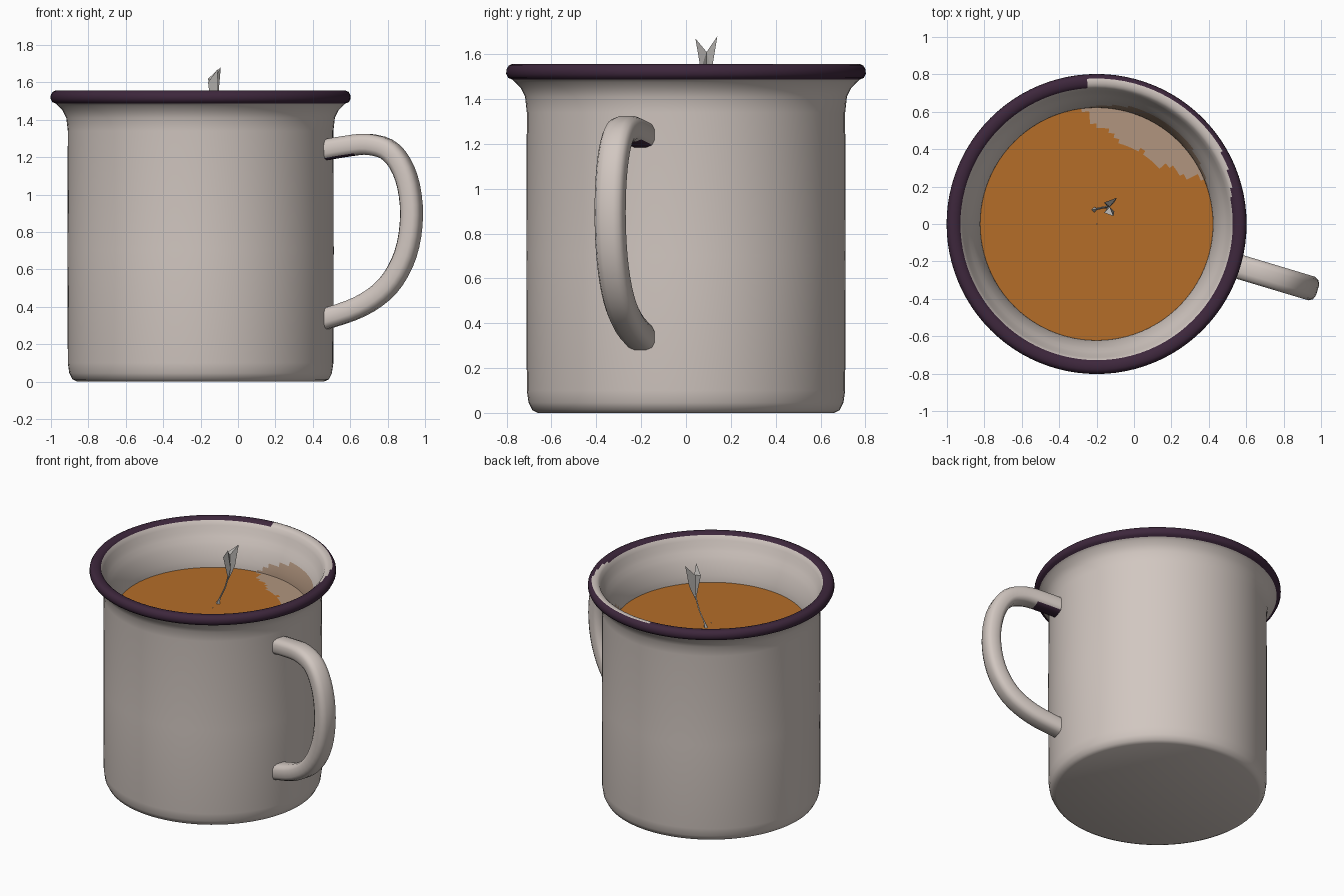
import bpy, bmesh, math
from mathutils import Vector

cube = bpy.data.objects.get("Cube")
if cube:
    bpy.data.objects.remove(cube, do_unlink=True)

CX = -0.2      # mug axis
SEG = 96


def material(name, rgb, rough=0.5):
    m = bpy.data.materials.new(name)
    m.use_nodes = True
    m.diffuse_color = (*rgb, 1)
    bsdf = m.node_tree.nodes["Principled BSDF"]
    bsdf.inputs["Base Color"].default_value = (*rgb, 1)
    bsdf.inputs["Roughness"].default_value = rough
    return m


enamel = material("cream enamel", (0.64, 0.57, 0.53))
purple = material("dark purple enamel", (0.047, 0.02, 0.045))
tea = material("amber tea", (0.46, 0.155, 0.022))
stain = material("tan stain", (0.44, 0.30, 0.21))
grey = material("pale grey", (0.50, 0.48, 0.46))


def finish(name, bm, mats, angle=40):
    bmesh.ops.remove_doubles(bm, verts=bm.verts, dist=1e-5)
    mesh = bpy.data.meshes.new(name)
    bm.to_mesh(mesh)
    bm.free()
    ob = bpy.data.objects.new(name, mesh)
    bpy.context.collection.objects.link(ob)
    for m in mats:
        mesh.materials.append(m)
    bpy.ops.object.select_all(action='DESELECT')
    ob.select_set(True)
    bpy.context.view_layer.objects.active = ob
    if angle:
        bpy.ops.object.shade_smooth_by_angle(angle=math.radians(angle))
    return ob


def skin(bm, rings, closed_rings=True):
    """Bridge successive vertex rings with quads."""
    for a, b in zip(rings, rings[1:]):
        n = len(a)
        for i in range(n):
            j = (i + 1) % n
            bm.faces.new((a[i], a[j], b[j], b[i]))


def lathe(profile):
    bm = bmesh.new()
    rings = []
    for r, z in profile:
        r = max(r, 0.002)
        rings.append([bm.verts.new((CX + r * math.cos(t), r * math.sin(t), z))
                      for t in (2 * math.pi * i / SEG for i in range(SEG))])
    skin(bm, rings)
    bm.faces.new(rings[0][::-1])
    bm.faces.new(rings[-1])
    return bm


def polar(f):
    c = f.calc_center_median()
    return math.hypot(c.x - CX, c.y), math.degrees(math.atan2(c.y, c.x - CX)), c


# Cup: outer wall, rolled rim and inner wall turned in one profile
outer = [(0, 0), (0.66, 0), (0.685, 0.012), (0.702, 0.045), (0.71, 0.1), (0.712, 0.7),
         (0.71, 1.34), (0.718, 1.41), (0.738, 1.45), (0.762, 1.475), (0.775, 1.487)]
rim = [(0.793, 1.494), (0.802, 1.512), (0.801, 1.532), (0.791, 1.549), (0.778, 1.555),
       (0.765, 1.556), (0.752, 1.555), (0.739, 1.55), (0.728, 1.541)]
inner = [(0.714, 1.51), (0.70, 1.475), (0.685, 1.445), (0.668, 1.415), (0.655, 1.385),
         (0.644, 1.355), (0.635, 1.325), (0.628, 1.295), (0.623, 1.265), (0.62, 1.2),
         (0.62, 0.1), (0.58, 0.05), (0, 0.05)]
bm = lathe(outer + rim + inner)
for f in bm.faces:
    r, a, c = polar(f)
    # purple rim, worn back to cream along one stretch of the inner lip
    worn = 0.05 * min(1, max(0, (a - 8) / 25)) if a < 92 else 0
    if c.z > 1.488 and r > 0.728 + worn:
        f.material_index = 1
    # stain climbing the inner wall
    elif r < 0.69 and 15 < a < 97 and 1.2 < c.z < 1.27 + 0.13 * math.sin(math.radians((a - 15) * 2.2)):
        f.material_index = 2
finish("cup", bm, [enamel, purple, stain], 50)

# Tea surface with a stained film at one side
bm = lathe([(0.626 * i / 28, 1.25) for i in range(29)])
bmesh.ops.delete(bm, geom=[f for f in bm.faces if len(f.verts) > 4], context='FACES_ONLY')
for f in bm.faces:
    c = f.calc_center_median()
    edge = 0.40 - 0.62 * c.x + 0.4 * c.x ** 2 + 0.015 * math.sin(c.x * 40)
    f.material_index = int(c.y > edge)
finish("tea", bm, [tea, stain])


# Handle: rounded strap swept along a smooth arc in a radial plane
def spline(pts, steps):
    out = []
    for i in range(len(pts) - 1):
        p0, p1, p2, p3 = (pts[min(max(k, 0), len(pts) - 1)] for k in range(i - 1, i + 3))
        for s in range(steps):
            t = s / steps
            out.append(0.5 * (2 * p1 + (p2 - p0) * t + (2 * p0 - 5 * p1 + 4 * p2 - p3) * t ** 2
                              + (3 * p1 - p0 - 3 * p2 + p3) * t ** 3))
    return out + [pts[-1]]


SLOPE = -0.3
path = [(0.45, 1.235), (0.56, 1.255), (0.7, 1.268), (0.82, 1.225), (0.9, 1.09), (0.928, 0.89),
        (0.895, 0.68), (0.8, 0.51), (0.65, 0.4), (0.45, 0.33)]
pts = spline([Vector((x, SLOPE * (x - CX), z)) for x, z in path], 4)
side = Vector((-SLOPE, 1, 0)).normalized()
bm = bmesh.new()
rings = []
for i, p in enumerate(pts):
    tan = (pts[min(i + 1, len(pts) - 1)] - pts[max(i - 1, 0)]).normalized()
    nor = side.cross(tan)
    ring = []
    for k in range(12):
        t = 2 * math.pi * (k + 0.5) / 12
        c, s = math.cos(t), math.sin(t)
        u = math.copysign(abs(c) ** 0.65, c) * 0.067
        v = math.copysign(abs(s) ** 0.65, s) * 0.057
        ring.append(bm.verts.new(p + side * u + nor * v))
    rings.append(ring)
skin(bm, rings)
bm.faces.new(rings[0])
bm.faces.new(rings[-1][::-1])
bmesh.ops.recalc_face_normals(bm, faces=bm.faces)
for f in bm.faces:
    c = f.calc_center_median()
    # dark worn spot below the upper joint
    f.material_index = int(c.z > 1.1 and c.x < 0.63 and f.normal.z < -0.6)
finish("handle", bm, [enamel, purple], 50)

# Sprig: thin bent stem rising from the tea
stem = spline([Vector(p) for p in ((-0.215, 0.075, 1.24), (-0.2, 0.08, 1.29),
                                   (-0.165, 0.088, 1.37), (-0.14, 0.09, 1.46))], 3)
bm = bmesh.new()
rings = []
for i, p in enumerate(stem):
    rad = 0.006 + 0.012 * max(0, 1 - i / 3)
    rings.append([bm.verts.new(p + Vector((math.cos(t), math.sin(t), 0)) * rad)
                  for t in (math.pi * k / 2 for k in range(4))])
skin(bm, rings)
finish("sprig_stem", bm, [grey], 0)

# Sprig: two pointed leaves forming a fork
for name, tip, back in (("sprig_leaf_front", (-0.11, 0.042, 1.67), (-0.16, 0.06, 1.6)),
                        ("sprig_leaf_back", (-0.092, 0.14, 1.68), (-0.16, 0.115, 1.62))):
    bm = bmesh.new()
    base, notch, near, tip_v, back_v = [bm.verts.new(p) for p in (
        (-0.14, 0.09, 1.43), (-0.13, 0.092, 1.61), (-0.105, (tip[1] + 0.09) / 2, 1.53), tip, back)]
    for tri in ((base, near, notch), (near, tip_v, notch), (base, notch, back_v), (notch, tip_v, back_v),
                (base, back_v, near), (near, back_v, tip_v)):
        bm.faces.new(tri)
    bmesh.ops.recalc_face_normals(bm, faces=bm.faces)
    finish(name, bm, [grey], 0)
